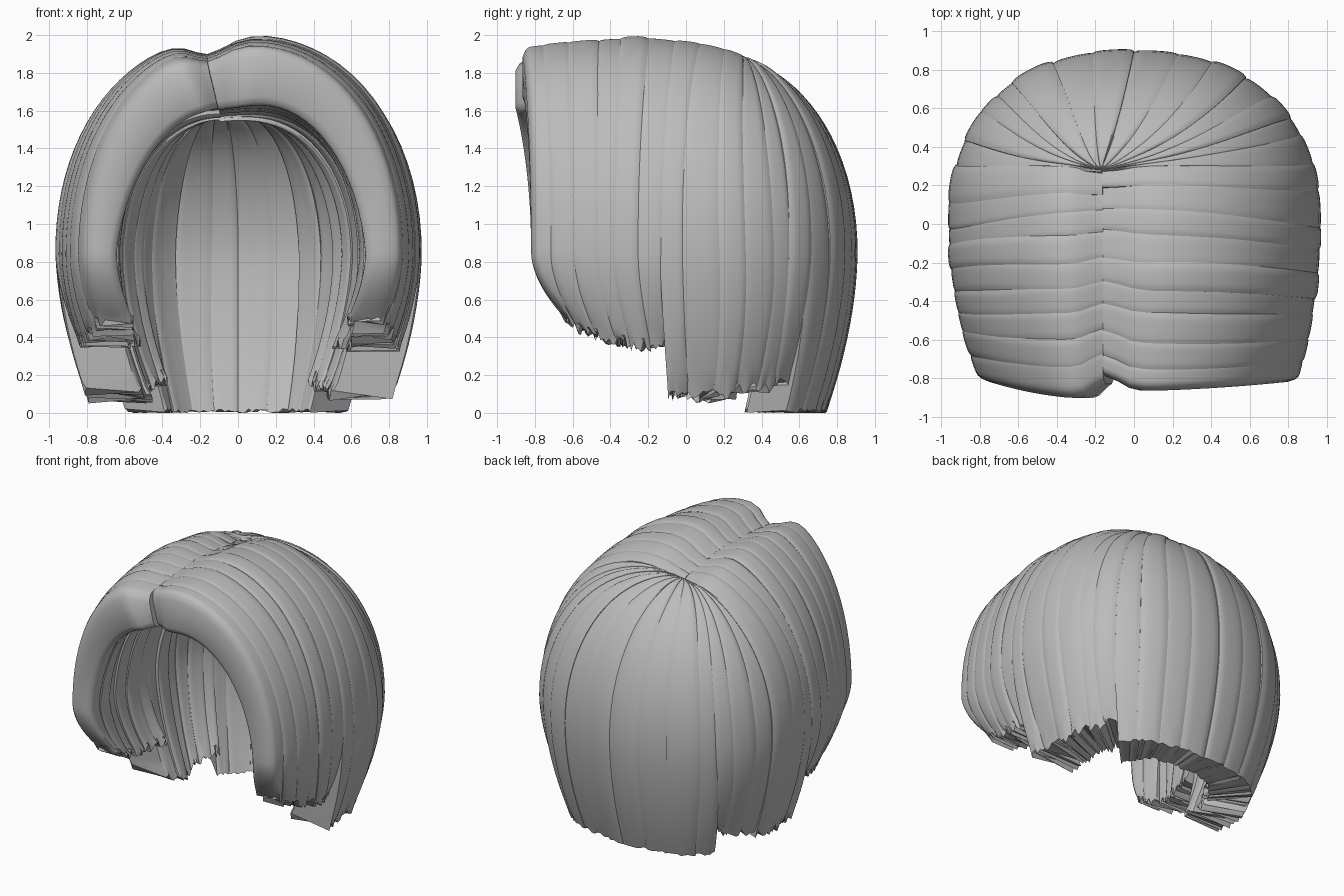
import bpy, bmesh, math, random
from mathutils import Vector

random.seed(4)
cube = bpy.data.objects.get("Cube")
if cube:
    bpy.data.objects.remove(cube)

hair = bpy.data.materials.new("hair_grey")
hair.use_nodes = True
hair.diffuse_color = (0.5, 0.5, 0.5, 1)
hair.node_tree.nodes["Principled BSDF"].inputs["Base Color"].default_value = (0.5, 0.5, 0.5, 1)

# Head shell: half width, back depth, height of the dome above its widest level
A, B, C, MID = 0.965, 0.905, 1.15, 0.85
FULL = 2.3  # roundness of the plan outline, 2 would be an ellipse
PART_X, CROWN_Y = -0.18, 0.3
SIDE_END, TUFT_END, DOME = 0.385, 0.72, 0.65


def mix(a, b, k):
    return a + (b - a) * k


def ramp(x, a, b):
    return max(0.0, min(1.0, (x - a) / (b - a)))


def front_scale(y, amount):
    return 1 - amount * (min(y, 0) / 0.85) ** 2


def hem(u):
    """Height of the lower edge from the face (0) to the nape (1)."""
    if u < SIDE_END:
        return mix(0.5, 0.37, ramp(u, 0, 0.18))
    return mix(0.09, 0.18, ramp(u, 0.52, TUFT_END)) if u < TUFT_END else 0.01


def thickness(u, t):
    """Hair is thin beside the face, thickest at the ears and crown."""
    ear = ramp(u, 0, 0.4) * (1 - 0.6 * ramp(u, TUFT_END, 0.85))
    return mix(mix(0.33, 0.37, ear), mix(0.16, 0.32, ear), ramp(t, 0, DOME))


def shell(side, u, t, depth, tip):
    """Point on the hair shell: u runs face to nape, t runs root to tip."""
    front, taper = (-0.91, 0.19) if side < 0 else (-0.87, 0.13)
    front += 0.08 * math.exp(-(t / 0.05) ** 2)
    root = Vector((PART_X, mix(front, CROWN_Y, ramp(u, 0, 0.55))))
    if u < 0.45:
        y = mix(-0.82, 0, u / 0.45)
        end = Vector((side * A * front_scale(y, taper), y))
    else:
        ang = (u - 0.45) / 0.55 * math.pi / 2
        end = Vector((side * A * max(0, math.cos(ang)) ** (2 / FULL),
                      B * math.sin(ang) ** (2 / FULL)))
    if t <= DOME:
        k = math.sin(t / DOME * math.pi / 2)
        p = Vector((mix(root.x, end.x, k), mix(root.y, end.y, k ** mix(2, 1.4, u))))
        width = A * front_scale(p.y, taper)
        r = abs(p.x / width) ** FULL + (max(p.y, 0) / B) ** FULL
        top = C * front_scale(p.y, 0.05) * (1 - 0.06 * ramp(p.y, -0.25, 0.35))
        z = MID + top * max(0, 1 - r) ** 0.49
    else:
        e = (t - DOME) / (1 - DOME)
        z = mix(MID, tip, e)
        bend = e ** 1.8
        p = Vector((end.x * (1 - mix(0.11, 0.18, ramp(u, 0.3, 0.45)) * bend),
                    end.y * (1 - (0.22 if end.y < 0 else 0.18) * bend)))
    n = Vector((p.x / A ** 2, max(p.y, 0) / B ** 2, (z - MID) / C ** 2 if z > MID else 0))
    return Vector((p.x, p.y, z)) - n.normalized() * depth


def make_lock(name, side, u0, u1, first=False):
    """A thick closed strand with a gently rounded outer and inner face."""
    steps, across = 32, 9
    lift = random.uniform(-0.006, 0.012)
    extra = random.uniform(-0.02, 0.02)
    drop = random.uniform(-0.02, 0.02)
    phase = random.uniform(0, 6)
    bm = bmesh.new()
    rings = []
    for i in range(steps + 1):
        t = i / steps
        groove = 0.085 * math.exp(-(t / 0.06) ** 2) * (1 - 0.7 * ramp(u0, 0.45, 0.6))
        sway = 0.005 * math.sin(7 * t + phase)
        ring = []
        for face in (0, 1):
            for j in range(across):
                v = -1 + 2 * j / (across - 1)
                if face:
                    v = -v
                u = mix(u0, u1, (v + 1) / 2)
                uc = max(u0 + 0.001, min(u1 - 0.001, u))
                edge = 0.01 * abs(v) ** 5
                if first and v < 0:
                    edge = 0.05 * abs(v) ** 4
                if face:
                    depth = thickness(u, t) + extra - edge
                else:
                    depth = groove + edge - lift * ramp(t, 0, 0.15)
                # strands widen and sway a little so neighbours overlap
                if not (first and v < 0):
                    u = max(0, min(1, u + 0.006 * v + sway * (u1 < 1)))
                p = shell(side, u, t, depth, max(0, hem(uc) + drop * (u0 < TUFT_END)))
                if i == steps:
                    ragged = 0.03 if u0 < TUFT_END - 0.01 else 0.012
                    p.z = max(0, p.z + random.uniform(-ragged, ragged))
                ring.append(bm.verts.new(p))
        rings.append(ring)
    count = len(rings[0])
    for a, b in zip(rings, rings[1:]):
        for j in range(count):
            k = (j + 1) % count
            bm.faces.new((a[j], a[k], b[k], b[j]))
    # ragged ends
    for ring in (rings[0], rings[-1]):
        for j in range(across - 1):
            bm.faces.new((ring[j], ring[j + 1], ring[count - 2 - j], ring[count - 1 - j]))
    bmesh.ops.recalc_face_normals(bm, faces=bm.faces)
    mesh = bpy.data.meshes.new(name)
    bm.to_mesh(mesh)
    bm.free()
    mesh.materials.append(hair)
    obj = bpy.data.objects.new(name, mesh)
    bpy.context.collection.objects.link(obj)
    bpy.ops.object.select_all(action="DESELECT")
    obj.select_set(True)
    bpy.context.view_layer.objects.active = obj
    bpy.ops.object.shade_smooth_by_angle(angle=math.radians(40))


# Strands on both sides of the parting: sides, tufts behind the ears, back
groups = (("side_lock", 0, SIDE_END, 6), ("ear_tuft", SIDE_END, TUFT_END, 6),
          ("back_lock", TUFT_END, 1, 4))
for side, word in ((1, "left"), (-1, "right")):
    for label, start, stop, number in groups:
        cuts = [mix(start, stop, i / number) for i in range(number + 1)]
        for i in range(1, number):
            cuts[i] += random.uniform(-0.2, 0.2) * (stop - start) / number
        for i in range(number):
            make_lock(f"{word}_{label}_{i + 1}", side, cuts[i], cuts[i + 1],
                      label == "side_lock" and i == 0)
